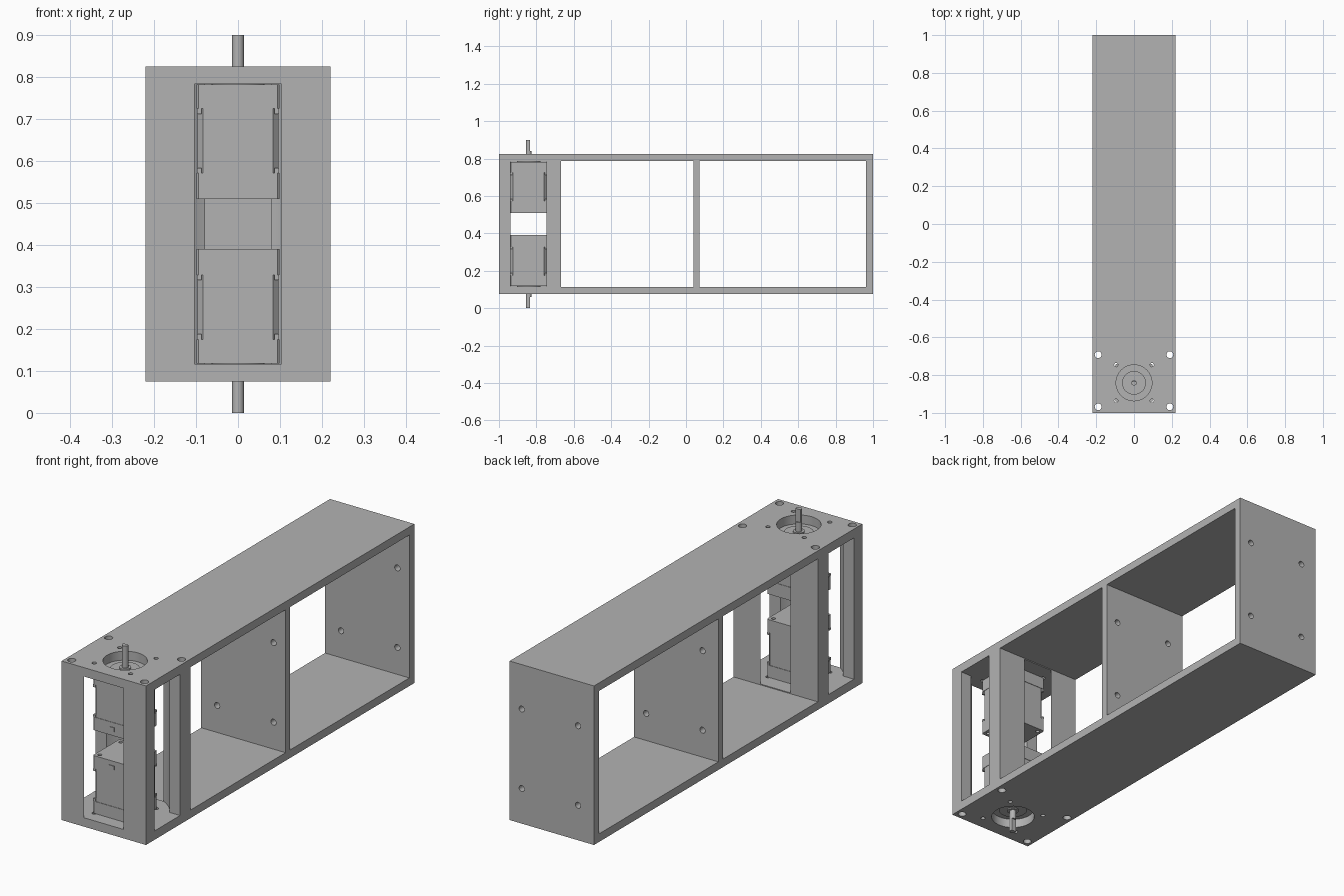
import bpy
import bmesh
from math import radians
from mathutils import Matrix, Vector

if "Cube" in bpy.data.objects:
    bpy.data.objects.remove(bpy.data.objects["Cube"], do_unlink=True)

grey = bpy.data.materials.new("plain_grey")
grey.use_nodes = True
COLOUR = (0.45, 0.45, 0.45, 1)
grey.diffuse_color = COLOUR
grey.node_tree.nodes["Principled BSDF"].inputs["Base Color"].default_value = COLOUR

MOTOR_Y = -0.841      # motor axis
MID_Z = 0.45          # mirror plane between the two motors


def add_object(name, bm):
    bmesh.ops.recalc_face_normals(bm, faces=bm.faces)
    mesh = bpy.data.meshes.new(name)
    bm.to_mesh(mesh)
    bm.free()
    mesh.materials.append(grey)
    obj = bpy.data.objects.new(name, mesh)
    bpy.context.collection.objects.link(obj)
    return obj


def box(name, xs, ys, zs, chamfer=0):
    """Box between limits, with optional chamfered upright edges."""
    bm = bmesh.new()
    low, high = (Vector(p) for p in zip(sorted(xs), sorted(ys), sorted(zs)))
    matrix = Matrix.Translation((low + high) / 2) @ Matrix.Diagonal((*(high - low), 1))
    bmesh.ops.create_cube(bm, size=1, matrix=matrix)
    if chamfer:
        upright = [e for e in bm.edges
                   if abs(e.verts[0].co.z - e.verts[1].co.z) > 0.001]
        bmesh.ops.bevel(bm, geom=upright, offset=chamfer, segments=1, affect='EDGES')
    return add_object(name, bm)


def cylinder(name, centre, radius, length, axis='Z', sides=32):
    bm = bmesh.new()
    turn = Matrix.Rotation(radians(90), 4, 'X') if axis == 'Y' else Matrix()
    bmesh.ops.create_cone(bm, cap_ends=True, segments=sides, radius1=radius,
                          radius2=radius, depth=length,
                          matrix=Matrix.Translation(centre) @ turn)
    return add_object(name, bm)


def cut(target, cutters):
    """Subtract the cutters one by one, then remove them."""
    bpy.context.view_layer.objects.active = target
    for cutter in cutters:
        cutter.hide_render = True
        mod = target.modifiers.new("cut", 'BOOLEAN')
        mod.operation = 'DIFFERENCE'
        mod.solver = 'EXACT'
        mod.object = cutter
        bpy.ops.object.modifier_apply(modifier=mod.name)
        bpy.data.objects.remove(cutter, do_unlink=True)


def smooth(obj):
    bpy.ops.object.select_all(action='DESELECT')
    obj.select_set(True)
    bpy.context.view_layer.objects.active = obj
    bpy.ops.object.shade_smooth_by_angle(angle=radians(30))


# Long frame with two open bays and a motor bay at the front
frame = box("frame", (-0.22, 0.22), (-1, 1), (0.075, 0.825))
cutters = [
    box("front_bay", (-0.3, 0.3), (-0.668, 0.04), (0.113, 0.787)),
    box("rear_bay", (-0.3, 0.3), (0.073, 0.963), (0.113, 0.787)),
    box("side_slot", (-0.3, 0.3), (-0.937, -0.746), (0.117, 0.783)),
    cylinder("motor_cavity", (0, MOTOR_Y, MID_Z), 0.19, 0.666, sides=64),
    cylinder("centre_bore", (0, MOTOR_Y, MID_Z), 0.095, 1, sides=48),
]
for side in (-1, 1):
    # Upright bolt holes through the corner posts, and motor screw holes
    for y in (-0.968, -0.692):
        cutters.append(cylinder("post_hole", (side * 0.19, y, MID_Z), 0.018, 1, sides=24))
    for y in (-0.936, -0.746):
        cutters.append(cylinder("screw_hole", (side * 0.095, y, MID_Z), 0.01, 1, sides=16))
    # Holes through the divider and the rear wall
    for z in (0.24, 0.615):
        for y in (0.06, 0.98):
            cutters.append(cylinder("wall_hole", (0.01 + side * 0.147, y, z),
                                    0.014, 0.1, 'Y', 20))
cut(frame, cutters)
smooth(frame)

# Two motors mirrored end to end
for label, up in (("upper", 1), ("lower", -1)):
    def zs(low, high):
        return (MID_Z + up * (low - MID_Z), MID_Z + up * (high - MID_Z))

    def block(name, half, low, high, chamfer):
        return box(f"{label}_motor_{name}", (-half, half),
                   (MOTOR_Y - half, MOTOR_Y + half), zs(low, high), chamfer)

    def disc(name, radius, low, high):
        a, b = zs(low, high)
        return cylinder(f"{label}_motor_{name}", (0, MOTOR_Y, (a + b) / 2),
                        radius, abs(b - a))

    block("body", 0.097, 0.571, 0.726, 0.014)
    block("mount_cap", 0.099, 0.725, 0.782, 0.005)
    end_cap = block("end_cap", 0.099, 0.51, 0.572, 0.005)
    corners = [(sx, sy) for sx in (-1, 1) for sy in (-1, 1)]
    cut(end_cap, [cylinder("cap_hole", (sx * 0.078, MOTOR_Y + sy * 0.078, zs(0.51, 1)[0]),
                           0.009, 0.04, sides=16) for sx, sy in corners])

    # Corner tabs where the caps lap over the body
    for sx, sy in corners:
        for low, high in ((0.572, 0.583), (0.712, 0.725)):
            box(f"{label}_motor_corner_tab", (sx * 0.087, sx * 0.098),
                (MOTOR_Y + sy * 0.087, MOTOR_Y + sy * 0.098), zs(low, high))

    box(f"{label}_motor_socket", (-0.013, 0.013),
        (MOTOR_Y - 0.102, MOTOR_Y - 0.09), zs(0.531, 0.55))

    # Raised boss, collar and flatted shaft
    smooth(disc("boss", 0.063, 0.781, 0.79))
    smooth(disc("collar", 0.025, 0.789, 0.796))
    shaft = disc("shaft", 0.0143, 0.78, 0.9)
    cut(shaft, [box("shaft_flat", (-0.05, 0.05), (MOTOR_Y + 0.007, MOTOR_Y + 0.05),
                    zs(0.84, 0.95))])
    smooth(shaft)
